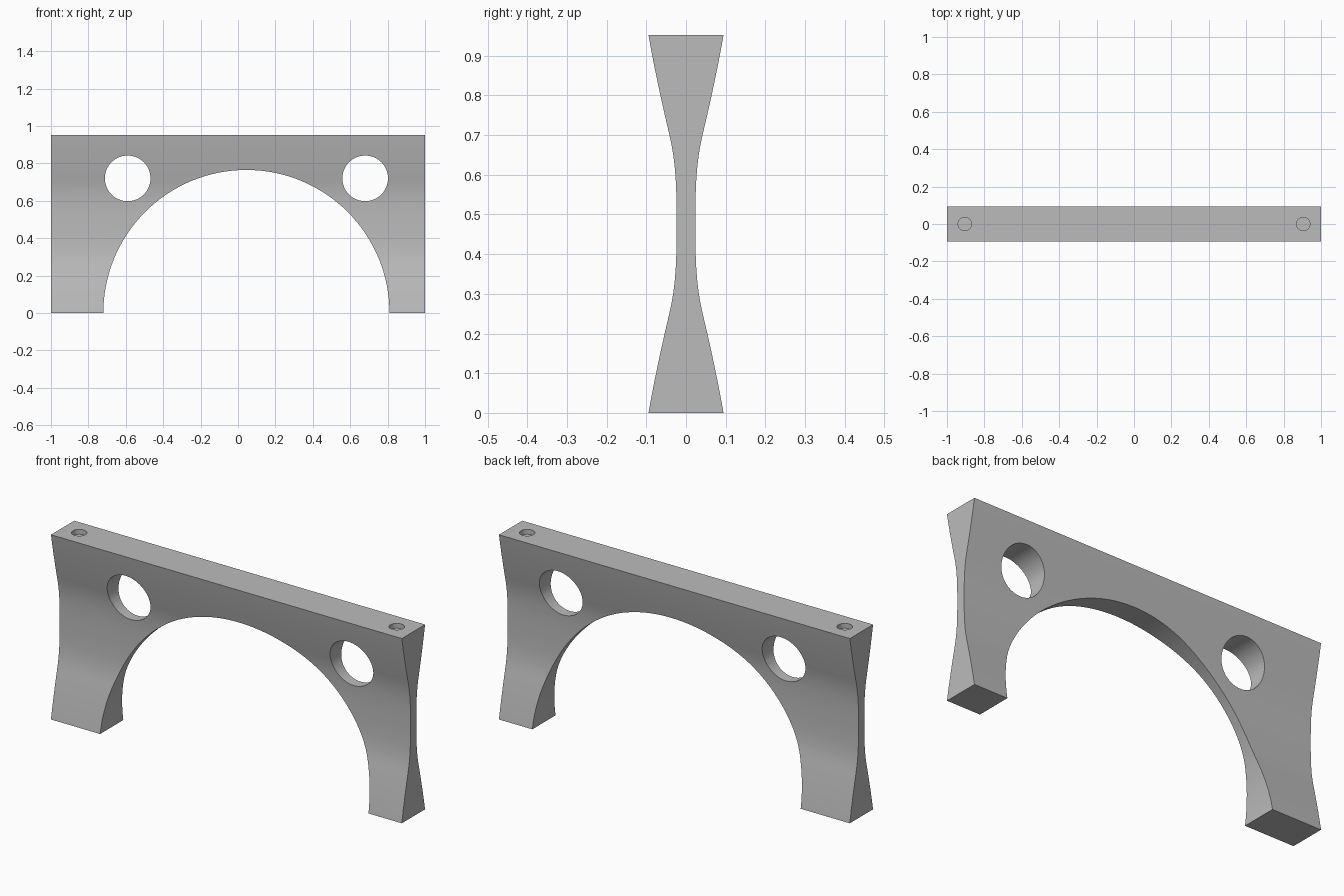
import bpy, bmesh, math
from mathutils import Matrix, Vector
from mathutils.geometry import interpolate_bezier

cube = bpy.data.objects.get("Cube")
if cube:
    bpy.data.objects.remove(cube)

HEIGHT = 0.952
MID = HEIGHT / 2

grey = bpy.data.materials.new("plain_grey")
grey.use_nodes = True
colour = (0.5, 0.5, 0.5, 1)
grey.diffuse_color = colour
grey.node_tree.nodes["Principled BSDF"].inputs["Base Color"].default_value = colour


def make_object(name, bm):
    bmesh.ops.recalc_face_normals(bm, faces=bm.faces)
    mesh = bpy.data.meshes.new(name)
    bm.to_mesh(mesh)
    bm.free()
    mesh.materials.append(grey)
    obj = bpy.data.objects.new(name, mesh)
    bpy.context.collection.objects.link(obj)
    return obj


def cylinder(name, centre, radius, depth, sides, along_y=True):
    bm = bmesh.new()
    turn = Matrix.Rotation(math.pi / 2, 4, 'X') if along_y else Matrix()
    bmesh.ops.create_cone(bm, cap_ends=True, segments=sides, radius1=radius,
                          radius2=radius, depth=depth,
                          matrix=Matrix.Translation(centre) @ turn)
    return make_object(name, bm)


# Half of the waisted cross-section: (half width, height above the waist)
waist, shoulder, rim = (0.0235, 0), (0.043, 0.23), (0.0945, MID)
lower = interpolate_bezier(Vector(waist), Vector((0.0235, 0.1)),
                           Vector((0.0262, 0.16)), Vector(shoulder), 13)
upper = interpolate_bezier(Vector(shoulder), Vector((0.0598, 0.30)),
                           Vector((0.0815, 0.40)), Vector(rim), 13)
half = [(p.x, p.y) for p in lower + upper[1:]]
side = [(w, -h) for w, h in reversed(half)] + half[1:]
outline = side + [(-w, h) for w, h in reversed(side)]

# Waisted block, swept along its length
bm = bmesh.new()
profile = bm.faces.new([bm.verts.new((-1, y, MID + h)) for y, h in outline])
swept = bmesh.ops.extrude_face_region(bm, geom=[profile], use_keep_orig=True)
verts = [v for v in swept["geom"] if isinstance(v, bmesh.types.BMVert)]
bmesh.ops.translate(bm, verts=verts, vec=(2, 0, 0))
body = make_object("arched_support", bm)

# Arch opening, round windows and shallow dowel sockets
cutters = [cylinder("arch_cutter", (0.045, 0, 0), 0.765, 1, 128)]
for x in (-0.59, 0.68):
    cutters.append(cylinder("window_cutter", (x, 0, 0.72), 0.122, 1, 64))
for x in (-0.905, 0.905):
    cutters.append(cylinder("socket_cutter", (x, 0, HEIGHT), 0.036, 0.05, 32, False))

bpy.context.view_layer.objects.active = body
body.select_set(True)
for cutter in cutters:
    cutter.hide_render = True
    cut = body.modifiers.new(cutter.name, 'BOOLEAN')
    cut.operation = 'DIFFERENCE'
    cut.solver = 'EXACT'
    cut.object = cutter
    bpy.ops.object.modifier_apply(modifier=cut.name)
    bpy.data.objects.remove(cutter)

bpy.ops.object.shade_smooth_by_angle(angle=math.radians(30))
